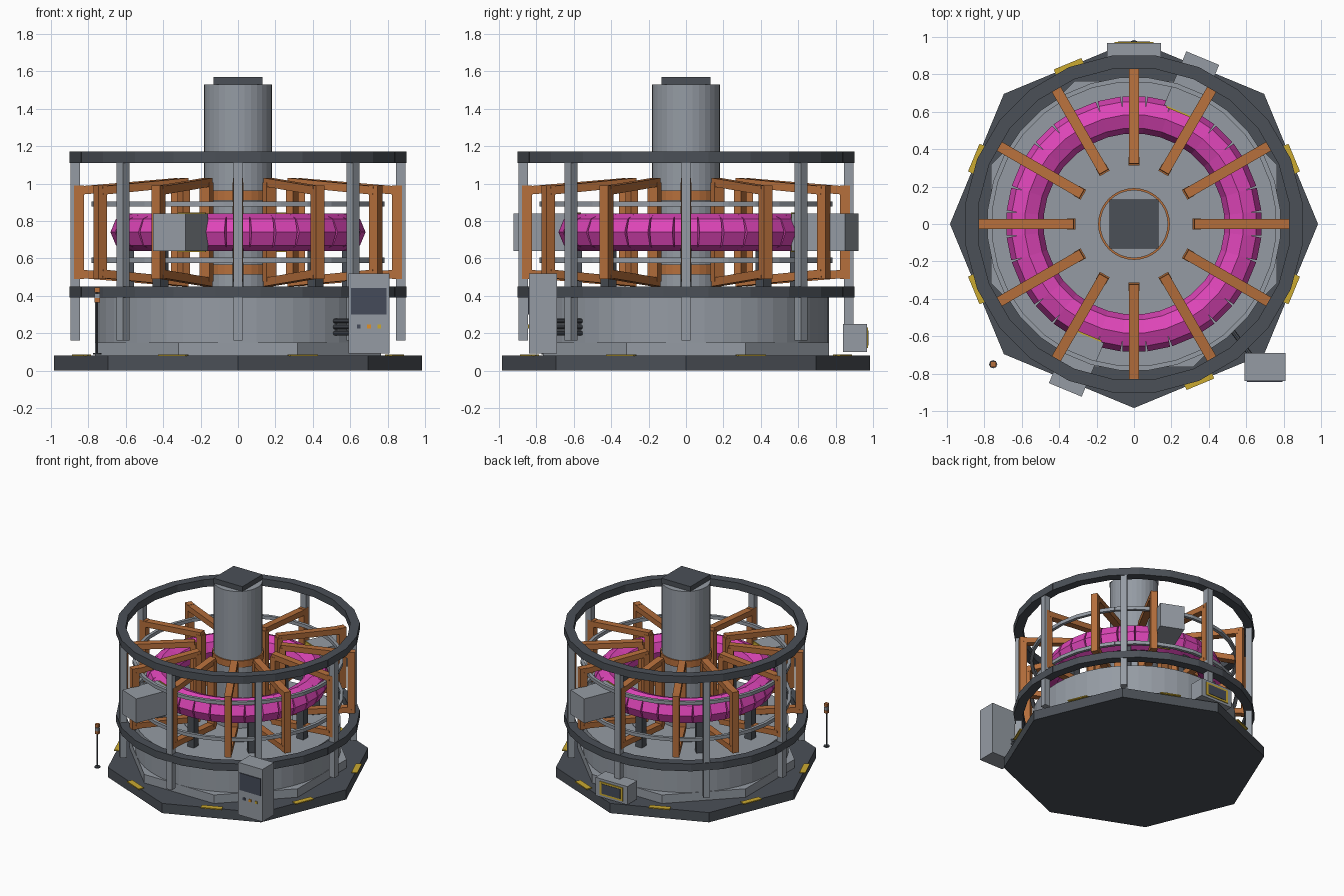
import bpy, bmesh, math
from mathutils import Matrix, Vector

if "Cube" in bpy.data.objects:
    bpy.data.objects.remove(bpy.data.objects["Cube"], do_unlink=True)


def material(name, rgb):
    m = bpy.data.materials.new(name)
    m.use_nodes = True
    m.diffuse_color = (*rgb, 1)
    m.node_tree.nodes["Principled BSDF"].inputs["Base Color"].default_value = (*rgb, 1)
    return m


GREY = material("light grey metal", (0.30, 0.33, 0.37))
DARK = material("dark grey metal", (0.07, 0.08, 0.095))
COPPER = material("copper", (0.47, 0.16, 0.045))
PINK = material("magenta plasma", (0.73, 0.06, 0.48))
YELLOW = material("warning yellow", (0.60, 0.40, 0.03))
SCREEN = material("dark screen", (0.06, 0.07, 0.10))
ORANGE = material("orange button", (0.75, 0.28, 0.02))


def finish(name, bm, mat):
    mesh = bpy.data.meshes.new(name)
    bm.to_mesh(mesh)
    bm.free()
    mesh.materials.append(mat)
    ob = bpy.data.objects.new(name, mesh)
    bpy.context.collection.objects.link(ob)
    return ob


def add_box(bm, size, matrix):
    bmesh.ops.create_cube(bm, size=1, matrix=matrix @ Matrix.Diagonal((*size, 1)))


def box(name, lo, hi, mat):
    lo, hi = Vector(lo), Vector(hi)
    bm = bmesh.new()
    add_box(bm, hi - lo, Matrix.Translation((lo + hi) / 2))
    return finish(name, bm, mat)


def polar(deg, r, z):
    return Matrix.Rotation(math.radians(deg), 4, "Z") @ Matrix.Translation((r, 0, z))


def radial_boxes(name, angles, r, z, size, mat, tilt=0):
    # size is (radial, tangential, vertical)
    bm = bmesh.new()
    for a in angles:
        add_box(bm, size, polar(a, r, z) @ Matrix.Rotation(tilt, 4, "Y"))
    return finish(name, bm, mat)


def add_cylinder(bm, r, depth, sides, matrix):
    bmesh.ops.create_cone(bm, cap_ends=True, segments=sides, radius1=r, radius2=r,
                          depth=depth, matrix=matrix)


def cylinder(name, r, z0, z1, mat, sides=32, turn=0, at=(0, 0)):
    bm = bmesh.new()
    add_cylinder(bm, r, z1 - z0, sides, Matrix.Translation((*at, (z0 + z1) / 2))
                 @ Matrix.Rotation(math.radians(turn), 4, "Z"))
    return finish(name, bm, mat)


def steps(n, start=0):
    return [start + i * 360 / n for i in range(n)]


# Base, step and drum
cylinder("base_platform", 0.984, 0, 0.08, DARK, 8)
cylinder("base_step", 0.828, 0.08, 0.15, GREY, 8, 22.5)
cylinder("drum", 0.765, 0.15, 0.40, GREY, 48)
cylinder("drum_top_disc", 0.41, 0.40, 0.405, GREY, 48)
radial_boxes("warning_strips", steps(8, 22.5), 0.905, 0.082, (0.045, 0.16, 0.009), YELLOW)

# Outer cage
for name, z in (("lower_ring", 0.42), ("upper_ring", 1.14)):
    radial_boxes(name, steps(24), 0.865, z, (0.07, 0.24, 0.06), DARK)
radial_boxes("cage_posts", steps(8), 0.87, 0.635, (0.05, 0.05, 0.95), GREY)
for name, z in (("lower_rail", 0.59), ("upper_rail", 0.89)):
    radial_boxes(name, steps(32), 0.77, z, (0.025, 0.154, 0.028), GREY)

# Central column
cylinder("column", 0.182, 0.40, 1.53, GREY)
box("column_cap", (-0.132, -0.132, 1.53), (0.132, 0.132, 1.57), DARK)
for name, z in (("lower_column_band", 0.54), ("upper_column_band", 0.935)):
    cylinder(name, 0.192, z - 0.027, z + 0.027, COPPER)

# Twelve copper coils: legs joined by sloping arms
coils = steps(12)
radial_boxes("coil_outer_legs", coils, 0.85, 0.74, (0.055, 0.052, 0.50), COPPER)
radial_boxes("coil_inner_legs", coils, 0.335, 0.74, (0.045, 0.06, 0.53), COPPER)
radial_boxes("coil_top_arms", coils, 0.585, 0.985, (0.53, 0.055, 0.045), COPPER, 0.085)
radial_boxes("coil_bottom_arms", coils, 0.585, 0.495, (0.53, 0.055, 0.045), COPPER, -0.085)

# Torus of short eight-sided barrels, on supports
bm = bmesh.new()
for a in steps(32):
    add_cylinder(bm, 0.1, 0.122, 8, polar(a, 0.582, 0.74)
                 @ Matrix.Rotation(math.pi / 2, 4, "X"))
finish("plasma_torus", bm, PINK)
radial_boxes("torus_supports", steps(8), 0.585, 0.53, (0.06, 0.06, 0.26), DARK)

# Two injector boxes through the cage
injectors = steps(2, 67.5)
radial_boxes("injector_boxes", injectors, 0.805, 0.74, (0.31, 0.19, 0.20), GREY)
radial_boxes("injector_plates", injectors, 0.646, 0.74, (0.009, 0.16, 0.21), YELLOW)

# Control cabinet with screen, buttons and pipes to the drum
box("control_cabinet", (0.59, -0.84, 0.09), (0.81, -0.69, 0.52), GREY)
box("cabinet_screen", (0.605, -0.846, 0.30), (0.795, -0.838, 0.44), SCREEN)
for name, x, mat in (("left_button", 0.645, SCREEN), ("middle_button", 0.70, ORANGE),
                     ("right_button", 0.755, YELLOW)):
    box(name, (x - 0.01, -0.846, 0.225), (x + 0.01, -0.838, 0.245), mat)
bm = bmesh.new()
start, end = Vector((0.51, -0.55, 0)), Vector((0.63, -0.71, 0))
turn = (end - start).to_track_quat("Z", "Y").to_matrix().to_4x4()
for z in (0.20, 0.233, 0.265):
    add_cylinder(bm, 0.013, (end - start).length, 8,
                 Matrix.Translation((start + end) / 2 + Vector((0, 0, z))) @ turn)
finish("coolant_pipes", bm, DARK)

# Rear console with framed screen
box("rear_console", (-0.145, 0.84, 0.10), (0.145, 0.968, 0.25), GREY)
box("rear_screen_frame", (-0.105, 0.966, 0.12), (0.105, 0.974, 0.23), YELLOW)
box("rear_screen", (-0.085, 0.972, 0.135), (0.085, 0.977, 0.215), SCREEN)

# Sensor pole beside the base
spot = (-0.753, -0.75)
cylinder("sensor_foot", 0.022, 0.085, 0.095, DARK, 8, at=spot)
cylinder("sensor_pole", 0.005, 0.09, 0.42, DARK, 8, at=spot)
for name, z, h, mat in (("sensor_collar", 0.375, 0.012, COPPER),
                        ("sensor_body", 0.40, 0.012, GREY),
                        ("sensor_head", 0.43, 0.013, COPPER)):
    box(name, (spot[0] - 0.014, spot[1] - 0.014, z - h),
        (spot[0] + 0.014, spot[1] + 0.014, z + h), mat)
